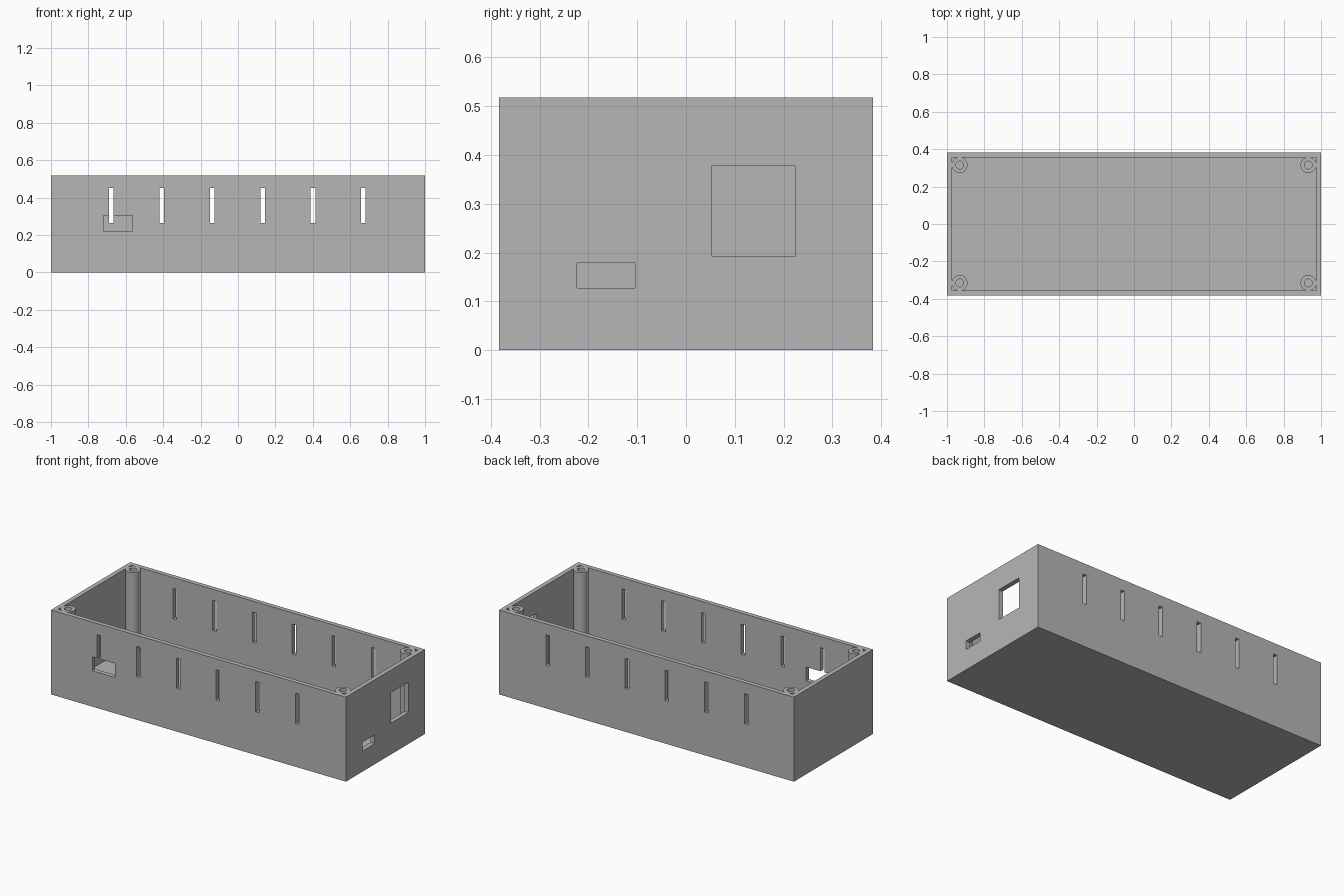
import bpy

if "Cube" in bpy.data.objects:
    bpy.data.objects.remove(bpy.data.objects["Cube"], do_unlink=True)

LENGTH, WIDTH, HEIGHT = 2.0, 0.766, 0.518
WALL, FLOOR = 0.028, 0.03
X, Y = LENGTH / 2, WIDTH / 2
POST_X, POST_Y = 0.932, 0.315

plastic = bpy.data.materials.new("grey plastic")
plastic.use_nodes = True
grey = (0.47, 0.47, 0.47, 1)
plastic.diffuse_color = grey
plastic.node_tree.nodes["Principled BSDF"].inputs["Base Color"].default_value = grey


def box(name, low, high):
    """Box between two opposite corners."""
    middle = [(a + b) / 2 for a, b in zip(low, high)]
    bpy.ops.mesh.primitive_cube_add(size=1, location=middle)
    obj = bpy.context.object
    obj.name = name
    obj.scale = [b - a for a, b in zip(low, high)]
    bpy.ops.object.transform_apply(location=True, scale=True)
    obj.data.materials.append(plastic)
    return obj


def rod(name, x, y, radius, bottom, top):
    """Upright cylinder."""
    bpy.ops.mesh.primitive_cylinder_add(
        vertices=40, radius=radius, depth=top - bottom,
        location=(x, y, (bottom + top) / 2))
    obj = bpy.context.object
    obj.name = name
    obj.data.materials.append(plastic)
    return obj


def cut(target, cutter):
    """Subtract the cutter from the target, then discard it."""
    cutter.hide_render = True
    bpy.context.view_layer.objects.active = target
    mod = target.modifiers.new("cut", "BOOLEAN")
    mod.operation = "DIFFERENCE"
    mod.solver = "EXACT"
    mod.object = cutter
    bpy.ops.object.modifier_apply(modifier=mod.name)
    bpy.data.objects.remove(cutter, do_unlink=True)


# Hollow interior, leaving room for the four corner screw posts
corners = [(sx * POST_X, sy * POST_Y) for sx in (-1, 1) for sy in (-1, 1)]
cavity = box("cavity_cutter", (WALL - X, WALL - Y, FLOOR),
             (X - WALL, Y - WALL, HEIGHT + 0.1))
for x, y in corners:
    cut(cavity, rod("post_cutter", x, y, 0.042, FLOOR - 0.01, HEIGHT + 0.2))

# Open-topped case
case = box("enclosure_case", (-X, -Y, 0), (X, Y, HEIGHT))
cut(case, cavity)

# Screw holes
for x, y in corners:
    cut(case, rod("screw_hole_cutter", x, y, 0.021, FLOOR, HEIGHT + 0.1))

# Ventilation slots through front and back walls
for i in range(6):
    x = -0.677 + 0.2695 * i
    for side in (-1, 1):
        y = side * (Y - WALL / 2)
        cut(case, box("vent_cutter", (x - 0.0125, y - 0.025, 0.265),
                      (x + 0.0125, y + 0.025, 0.45)))

# Connector opening in the front wall
cut(case, box("front_port_cutter", (-0.72, -Y - 0.02, 0.22),
              (-0.565, -Y + WALL + 0.01, 0.305)))

# Small and large openings in the +x end wall
for y0, y1, z0, z1 in ((-0.223, -0.105, 0.127, 0.18),
                       (0.053, 0.223, 0.192, 0.378)):
    cut(case, box("end_port_cutter", (X - WALL - 0.01, y0, z0),
                  (X + 0.02, y1, z1)))

# Round posts smooth, all corners crisp
bpy.ops.object.select_all(action="DESELECT")
case.select_set(True)
bpy.context.view_layer.objects.active = case
bpy.ops.object.shade_smooth_by_angle(angle=0.5)
